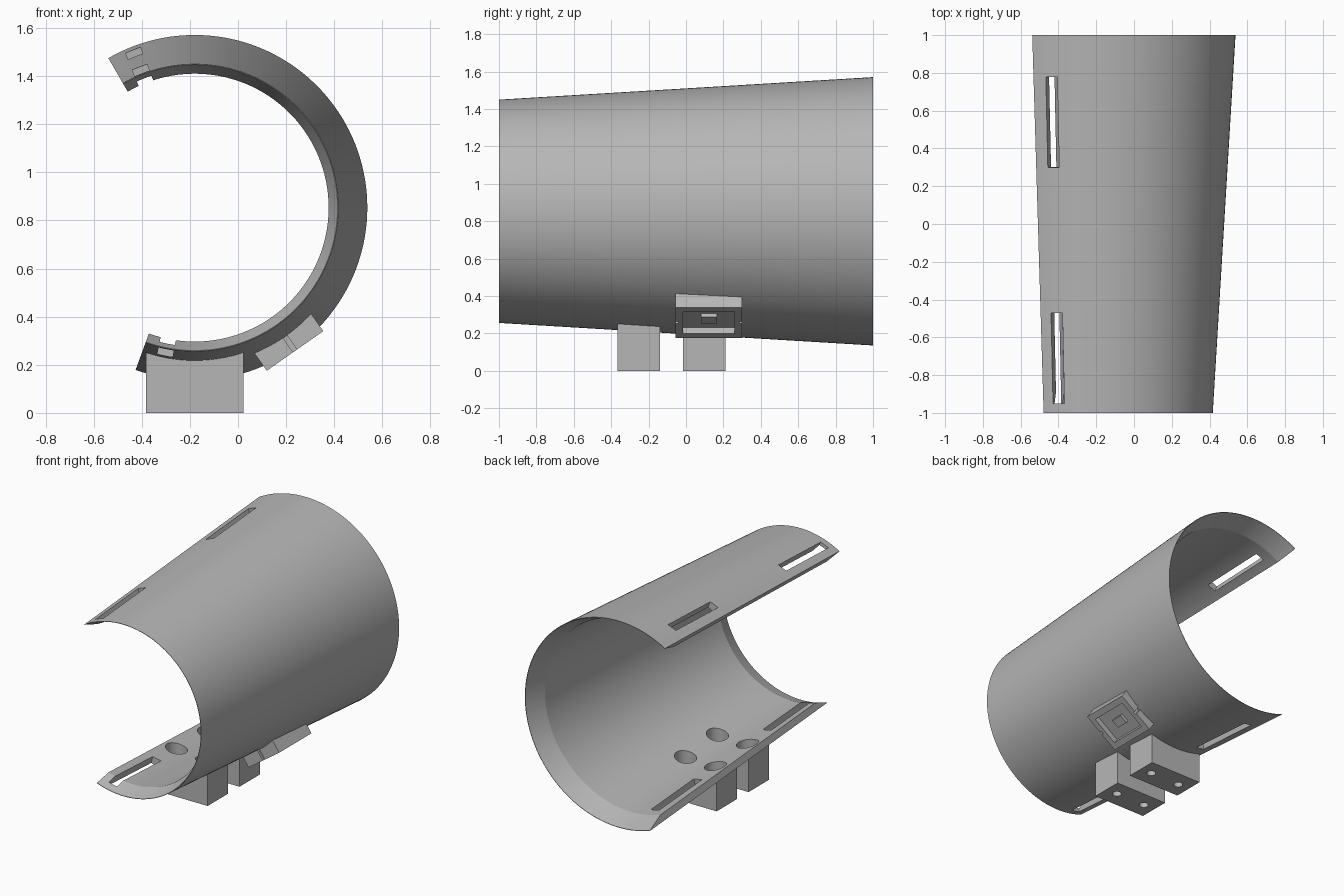
import bpy, bmesh, math
from mathutils import Matrix, Vector

cube = bpy.data.objects.get("Cube")
if cube:
    bpy.data.objects.remove(cube, do_unlink=True)

AXIS_X, AXIS_Z = -0.18, 0.853          # centre line of the tapered shell
R_FRONT, R_BACK = 0.597, 0.7175
SLOPE = (R_BACK - R_FRONT) / 2

grey = bpy.data.materials.new("plain_grey")
grey.use_nodes = True
grey.diffuse_color = (0.47, 0.47, 0.47, 1)
grey.node_tree.nodes["Principled BSDF"].inputs["Base Color"].default_value = (0.47, 0.47, 0.47, 1)


def outer_radius(y):
    return R_FRONT + SLOPE * (y + 1)


def finish(name, bm):
    bmesh.ops.recalc_face_normals(bm, faces=bm.faces)
    mesh = bpy.data.meshes.new(name)
    bm.to_mesh(mesh)
    bm.free()
    mesh.materials.append(grey)
    obj = bpy.data.objects.new(name, mesh)
    bpy.context.collection.objects.link(obj)
    return obj


def box(name, size, matrix):
    bm = bmesh.new()
    bmesh.ops.create_cube(bm, size=1, matrix=matrix @ Matrix.Diagonal((*size, 1)))
    return finish(name, bm)


def cone(name, r1, r2, depth, matrix, segments=32):
    bm = bmesh.new()
    bmesh.ops.create_cone(bm, cap_ends=True, segments=segments, radius1=r1,
                          radius2=r2, depth=depth, matrix=matrix)
    return finish(name, bm)


def shell_frame(degrees, y, radius, slope=0.0):
    """Frame on the shell: local x = tangent, y = along the shell, z = outward."""
    a = math.radians(degrees)
    radial = Vector((math.cos(a), 0, math.sin(a)))
    along = (Vector((0, 1, 0)) + radial * slope).normalized()
    tangent = Vector((-math.sin(a), 0, math.cos(a)))
    normal = tangent.cross(along)
    if normal.dot(radial) < 0:
        tangent, normal = -tangent, -normal
    m = Matrix((tangent, along, normal)).transposed().to_4x4()
    m.translation = Vector((AXIS_X, y, AXIS_Z)) + radial * radius
    return m


def cut(obj, cutters):
    bpy.context.view_layer.objects.active = obj
    for c in cutters:
        c.hide_render = True
        mod = obj.modifiers.new("cut", "BOOLEAN")
        mod.operation = "DIFFERENCE"
        mod.solver = "EXACT"
        mod.object = c
        bpy.ops.object.modifier_apply(modifier=mod.name)


def smooth(obj, degrees):
    bpy.ops.object.select_all(action="DESELECT")
    obj.select_set(True)
    bpy.context.view_layer.objects.active = obj
    bpy.ops.object.shade_smooth_by_angle(angle=math.radians(degrees))


# Tapered open shell with bevelled inner rims
WALL = 0.047
profile = [(R_FRONT, -1), (R_BACK, 1), (R_BACK - 0.003, 1),
           (outer_radius(0.86) - WALL, 0.86),
           (outer_radius(-0.89) - WALL, -0.89), (R_FRONT - 0.003, -1)]
STEPS = 96
bm = bmesh.new()
rings = []
for i in range(STEPS + 1):
    a = math.radians(-110 + 230 * i / STEPS)
    rings.append([bm.verts.new((AXIS_X + r * math.cos(a), y, AXIS_Z + r * math.sin(a)))
                  for r, y in profile])
n = len(profile)
for p, q in zip(rings, rings[1:]):
    for k in range(n):
        bm.faces.new((p[k], p[(k + 1) % n], q[(k + 1) % n], q[k]))
bm.faces.new(rings[0])
bm.faces.new(rings[-1])
shell = finish("tapered_shell", bm)

# Strap slots beside both long edges
cutters = []
for degrees in (111.4, -101.4):
    for y in (0.54, -0.71):
        frame = shell_frame(degrees, y, outer_radius(y) - 0.02, SLOPE)
        cutters.append(box("slot_cutter", (0.065, 0.48, 0.2), frame))

# Screw counterbores and through holes
BLOCK_YS = (-0.2525, 0.0975)
bores = []
for y in BLOCK_YS:
    for side in (-1, 1):
        x = AXIS_X + side * 0.115
        bores.append(cone("counterbore_cutter", 0.07, 0.07, 0.4,
                          Matrix.Translation((x, y, 0.32))))
        bores.append(cone("bore_cutter", 0.03, 0.03, 0.4,
                          Matrix.Translation((x, y, 0.1))))
cut(shell, cutters + bores)
smooth(shell, 15)

# Two mounting blocks shaped to the underside of the shell
saddle = cone("saddle_cutter", R_FRONT - 0.01, R_BACK - 0.01, 2,
              Matrix.Translation((AXIS_X, 0, AXIS_Z)) @ Matrix.Rotation(-math.pi / 2, 4, "X"), 128)
for name, y in zip(("front_mount_block", "rear_mount_block"), BLOCK_YS):
    block = box(name, (0.405, 0.225, 0.35), Matrix.Translation((AXIS_X, y, 0.175)))
    cut(block, [saddle] + bores)
    smooth(block, 30)

# Square socket on the lower side: recess, side grooves and a centre stud
PLATE_Y, FACE_R = 0.1225, 0.727


def on_plate(radius, dy=0.0):
    return shell_frame(-55, PLATE_Y + dy, radius)


plate = box("socket_plate", (0.287, 0.355, 0.095), on_plate(FACE_R - 0.0475))
recess = box("recess_cutter", (0.2, 0.276, 0.08), on_plate(FACE_R))
grooves = [box("groove_cutter", (0.02, 0.03, 0.3), on_plate(FACE_R, s * 0.1775)) for s in (-1, 1)]
cut(plate, [recess] + grooves)
box("socket_stud", (0.06, 0.085, 0.03), on_plate(FACE_R - 0.03))

for c in cutters + bores + grooves + [saddle, recess]:
    bpy.data.objects.remove(c, do_unlink=True)
